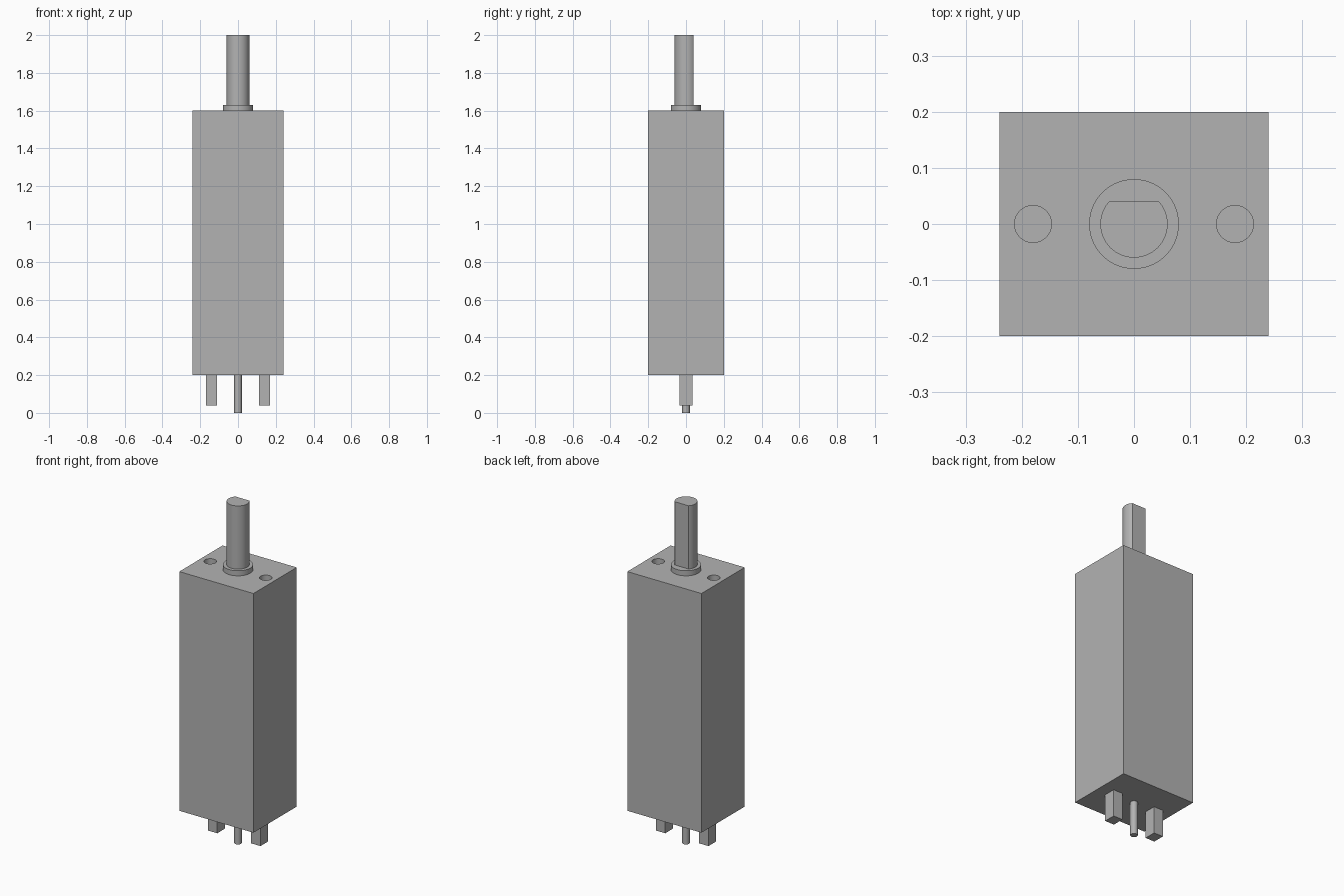
import bpy, bmesh, math
from mathutils import Vector

if "Cube" in bpy.data.objects:
    bpy.data.objects.remove(bpy.data.objects["Cube"], do_unlink=True)

# Single plain metal colour
grey = bpy.data.materials.new("plain_grey")
grey.use_nodes = True
COLOUR = (0.45, 0.45, 0.45, 1)
grey.diffuse_color = COLOUR
grey.node_tree.nodes["Principled BSDF"].inputs["Base Color"].default_value = COLOUR


def finish(name, smooth=False):
    obj = bpy.context.object
    obj.name = obj.data.name = name
    bpy.ops.object.transform_apply(location=True, rotation=False, scale=True)
    obj.data.materials.append(grey)
    if smooth:
        bpy.ops.object.shade_smooth_by_angle(angle=math.radians(30))
    return obj


def box(name, x, y, size_x, size_y, bottom, top):
    bpy.ops.mesh.primitive_cube_add(size=1, location=(x, y, (bottom + top) / 2))
    bpy.context.object.scale = (size_x, size_y, top - bottom)
    return finish(name)


def rod(name, x, radius, bottom, top, sides=64):
    bpy.ops.mesh.primitive_cylinder_add(
        vertices=sides, radius=radius, depth=top - bottom,
        location=(x, 0, (bottom + top) / 2))
    return finish(name, True)


# Housing with two blind mounting holes in the top
body = box("body", 0, 0, 0.48, 0.4, 0.2, 1.6)
for side in (-1, 1):
    cutter = rod("hole_cutter", side * 0.18, 0.033, 1.5, 1.7, 48)
    cutter.hide_render = True
    mod = body.modifiers.new("mounting_hole", "BOOLEAN")
    mod.operation = "DIFFERENCE"
    mod.solver = "EXACT"
    mod.object = cutter
    bpy.context.view_layer.objects.active = body
    bpy.ops.object.modifier_apply(modifier=mod.name)
    bpy.data.objects.remove(cutter, do_unlink=True)
bpy.ops.object.select_all(action="DESELECT")
body.select_set(True)
bpy.ops.object.shade_smooth_by_angle(angle=math.radians(30))

# Collar around the shaft
rod("collar", 0, 0.08, 1.6, 1.63)

# Shaft with a flat along its back
shaft = rod("shaft", 0, 0.06, 1.63, 2.0)
bm = bmesh.new()
bm.from_mesh(shaft.data)
cut = bmesh.ops.bisect_plane(
    bm, geom=bm.verts[:] + bm.edges[:] + bm.faces[:],
    plane_co=Vector((0, 0.04, 0)), plane_no=Vector((0, 1, 0)), clear_outer=True)
bmesh.ops.holes_fill(bm, edges=[e for e in bm.edges if e.is_boundary])
bm.normal_update()
bm.to_mesh(shaft.data)
bm.free()
bpy.ops.object.shade_smooth_by_angle(angle=math.radians(30))

# Terminals and centre pin underneath
for label, side in (("right", -1), ("left", 1)):
    box(label + "_terminal", side * 0.14, 0, 0.06, 0.07, 0.04, 0.2)
rod("centre_pin", 0, 0.02, 0, 0.2, 32)
